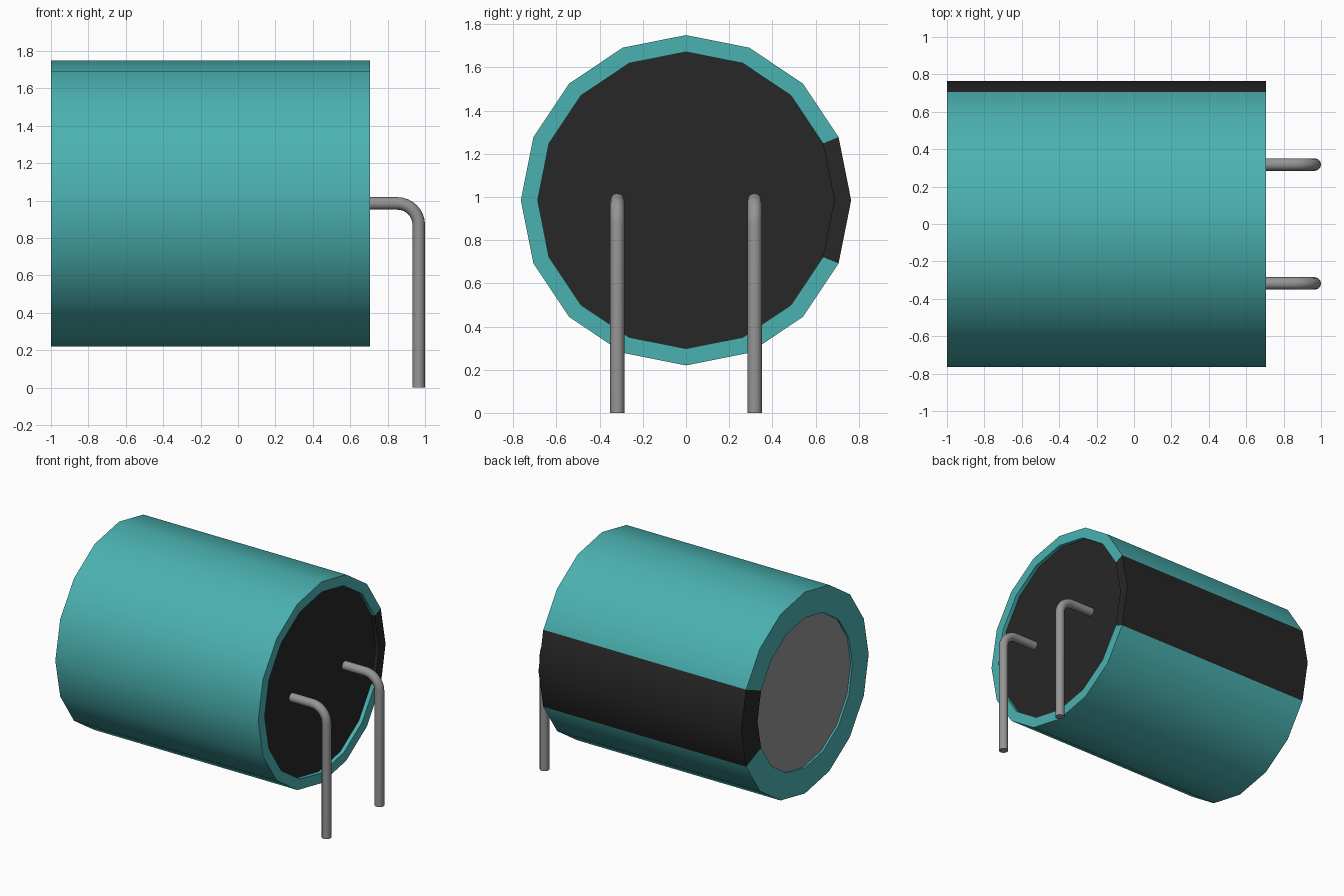
import bpy, bmesh, math

if "Cube" in bpy.data.objects:
    bpy.data.objects.remove(bpy.data.objects["Cube"])

SIDES = 16
AXIS_Z = 0.985


def material(name, rgb):
    m = bpy.data.materials.new(name)
    m.use_nodes = True
    m.diffuse_color = (*rgb, 1)
    bsdf = m.node_tree.nodes["Principled BSDF"]
    bsdf.inputs["Base Color"].default_value = (*rgb, 1)
    bsdf.inputs["Roughness"].default_value = 0.6
    return m


TEAL = material("teal sleeve", (0.07, 0.44, 0.44))
BLACK = material("black", (0.02, 0.02, 0.02))
METAL = material("grey metal", (0.30, 0.30, 0.30))


def ring(bm, x, r):
    """Circle of vertices around the can axis, starting at +y."""
    step = 2 * math.pi / SIDES
    return [bm.verts.new((x, r * math.cos(i * step), AXIS_Z + r * math.sin(i * step)))
            for i in range(SIDES)]


def finish(bm, name, mats):
    me = bpy.data.meshes.new(name)
    bm.to_mesh(me)
    bm.free()
    for m in mats:
        me.materials.append(m)
    ob = bpy.data.objects.new(name, me)
    bpy.context.collection.objects.link(ob)
    return ob


def smooth(ob, angle):
    bpy.ops.object.select_all(action='DESELECT')
    ob.select_set(True)
    bpy.context.view_layer.objects.active = ob
    bpy.ops.object.shade_smooth_by_angle(angle=math.radians(angle))


# Sleeve: lathed (x, radius) profile with rolled-over lips at both ends
profile = [(-0.985, 0.57), (-1.0, 0.57), (-1.0, 0.765),
           (0.705, 0.765), (0.705, 0.687), (0.675, 0.687)]
bm = bmesh.new()
rings = [ring(bm, x, r) for x, r in profile]
for a, b in zip(rings, rings[1:]):
    for i in range(SIDES):
        j = (i + 1) % SIDES
        f = bm.faces.new((a[i], a[j], b[j], b[i]))
        # Polarity stripe: the two segments either side of +y
        f.material_index = 1 if i in (0, SIDES - 1) else 0
smooth(finish(bm, "sleeve", [TEAL, BLACK]), 30)


# End discs, recessed inside the lips
def end_disc(name, x, r, mat, facing):
    bm = bmesh.new()
    bm.faces.new(ring(bm, x, r)[::facing])
    finish(bm, name, [mat])


end_disc("rubber_plug", 0.675, 0.687, BLACK, 1)
end_disc("metal_end", -0.985, 0.57, METAL, -1)


# Bent wire leads
def lead(name, y, radius=0.0335, bend=0.115):
    cx, cz = 1.0 - radius - bend, AXIS_Z - bend
    path = [(0.66, AXIS_Z)]
    path += [(cx + bend * math.sin(t), cz + bend * math.cos(t))
             for t in (math.pi / 2 * k / 8 for k in range(9))]
    path.append((1.0 - radius, 0.0))
    cu = bpy.data.curves.new(name, 'CURVE')
    cu.dimensions = '3D'
    cu.bevel_depth = radius
    cu.bevel_resolution = 4
    cu.use_fill_caps = True
    sp = cu.splines.new('POLY')
    sp.points.add(len(path) - 1)
    for p, (x, z) in zip(sp.points, path):
        p.co = (x, y, z, 1)
    cu.materials.append(METAL)
    ob = bpy.data.objects.new(name, cu)
    bpy.context.collection.objects.link(ob)
    bpy.ops.object.select_all(action='DESELECT')
    ob.select_set(True)
    bpy.context.view_layer.objects.active = ob
    bpy.ops.object.convert(target='MESH')
    smooth(bpy.context.view_layer.objects.active, 40)


lead("front_lead", -0.318)
lead("back_lead", 0.318)
